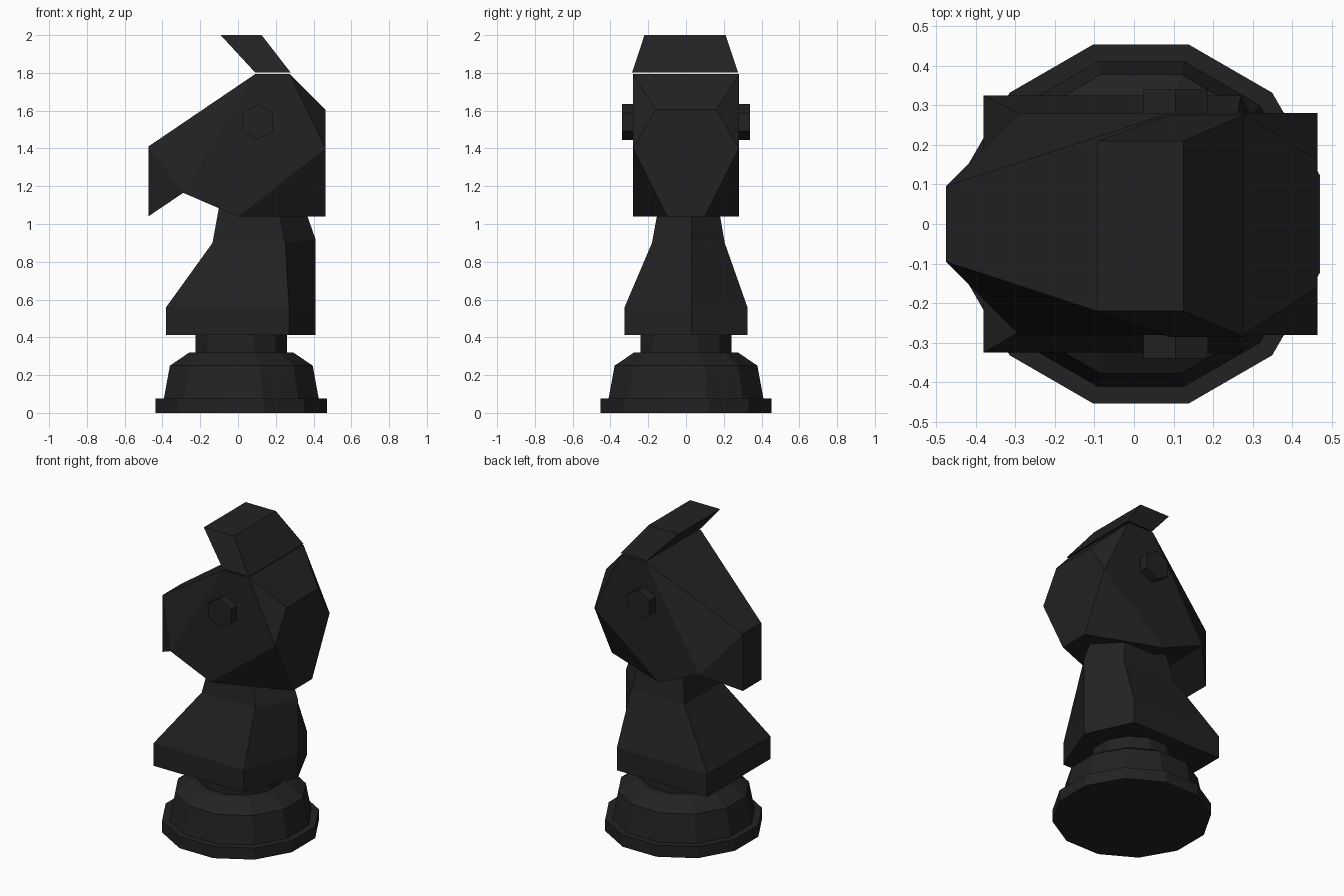
import bpy, math

if "Cube" in bpy.data.objects:
    bpy.data.objects.remove(bpy.data.objects["Cube"])

dark = bpy.data.materials.new("dark_paint")
dark.diffuse_color = (0.016, 0.016, 0.016, 1)
dark.use_nodes = True
dark.node_tree.nodes["Principled BSDF"].inputs["Base Color"].default_value = dark.diffuse_color


def make(name, verts, faces):
    mesh = bpy.data.meshes.new(name)
    mesh.from_pydata(verts, [], faces)
    mesh.materials.append(dark)
    obj = bpy.data.objects.new(name, mesh)
    bpy.context.collection.objects.link(obj)
    return obj


def loft(name, rings):
    """Skin equal-length rings (listed bottom to top, anticlockwise) and cap both ends."""
    n = len(rings[0])
    faces = [(k * n + i, k * n + (i + 1) % n, (k + 1) * n + (i + 1) % n, (k + 1) * n + i)
             for k in range(len(rings) - 1) for i in range(n)]
    faces += [tuple(reversed(range(n))), tuple(range((len(rings) - 1) * n, len(rings) * n))]
    return make(name, [p for r in rings for p in r], faces)


def rect(x0, x1, y0, y1, z):
    return [(x0, y0, z), (x1, y0, z), (x1, y1, z), (x0, y1, z)]


# Turned twelve-sided pedestal: (flat-to-centre radius, height)
profile = [(0.453, 0), (0.453, 0.075), (0.41, 0.075), (0.378, 0.25),
           (0.275, 0.32), (0.242, 0.32), (0.242, 0.415)]
loft("pedestal", [[(0.0175 + r / math.cos(math.pi / 12) * math.cos(math.radians(15 + 30 * i)),
                    r / math.cos(math.pi / 12) * math.sin(math.radians(15 + 30 * i)), z)
                   for i in range(12)] for r, z in profile])

# Five-sided chest and neck with a ridge down the back:
# (front x, side x, ridge x, low y, high y, height, ridge height)
levels = [(-0.38, 0.27, 0.41, -0.325, 0.325, 0.413, 0.413),
          (-0.38, 0.27, 0.41, -0.325, 0.325, 0.56, 0.56),
          (-0.135, 0.25, 0.41, -0.18, 0.205, 0.90, 0.92),
          (-0.095, 0.205, 0.34, -0.14, 0.167, 1.12, 1.12)]
loft("neck", [[(f, lo, z), (s, lo, z), (r, 0.03, rz), (s, hi, z), (f, hi, z)]
              for f, s, r, lo, hi, z, rz in levels])

# Head: side outline as (x, half width, z), mirrored across y
outline = [(-0.475, 0.095, 1.41), (-0.475, 0.095, 1.04), (-0.29, 0.28, 1.165),
           (0.0, 0.28, 1.04), (0.463, 0.10, 1.04), (0.463, 0.28, 1.40),
           (0.463, 0.16, 1.605), (0.275, 0.28, 1.793), (0.09, 0.28, 1.793)]
n = len(outline)
verts = [(x, s * y, z) for s in (-1, 1) for x, y, z in outline]
side = [(0, 1, 2), (0, 2, 8), (2, 3, 5, 7, 8), (3, 4, 5), (5, 6, 7)]
faces = side + [tuple(i + n for i in reversed(f)) for f in side]
faces += [(i, i + n, (i + 1) % n + n, (i + 1) % n) for i in range(n)]
make("head", verts, faces)

# Swept crest floating just above the head
loft("crest", [rect(0.09, 0.278, -0.285, 0.275, 1.803),
               rect(-0.092, 0.125, -0.22, 0.21, 2.0)])

# Hexagonal eyes
for label, s in (("right", -1), ("left", 1)):
    bpy.ops.mesh.primitive_cylinder_add(vertices=6, radius=0.094, depth=0.08,
                                        location=(0.105, s * 0.30, 1.54),
                                        rotation=(math.pi / 2, 0, 0))
    eye = bpy.context.object
    eye.name = label + "_eye"
    eye.data.materials.append(dark)
